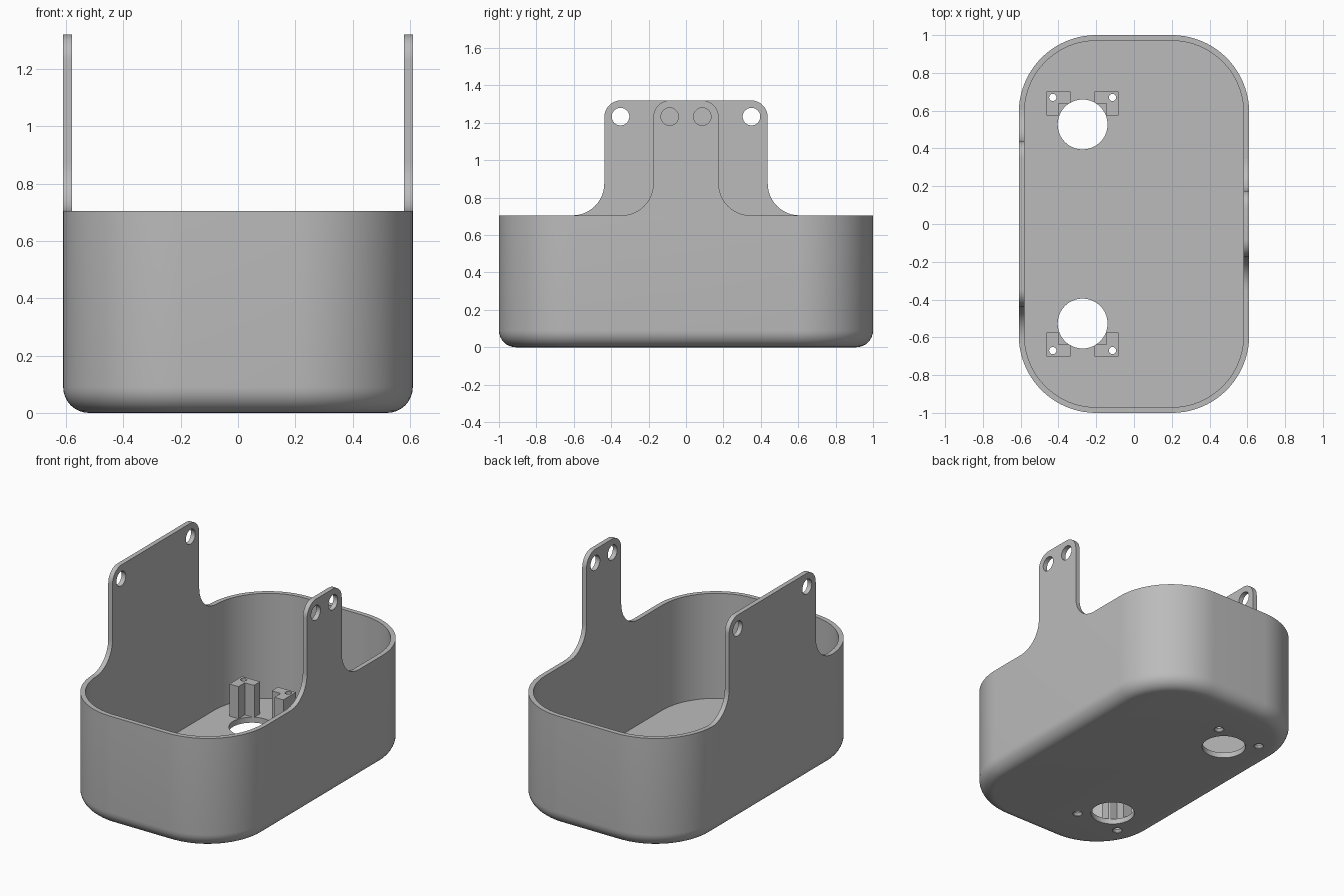
import bpy, bmesh, math

if "Cube" in bpy.data.objects:
    bpy.data.objects.remove(bpy.data.objects["Cube"])

HX, HY, R = 0.61, 1.0, 0.41          # plan half sizes and corner radius
WALL, FLOOR, RIM, TOP = 0.03, 0.035, 0.705, 1.32
FILLET = 0.09
HOLE_X, HOLE_Y, HOLE_R = -0.272, 0.527, 0.132

grey = bpy.data.materials.new("light grey plastic")
grey.use_nodes = True
colour = (0.5, 0.5, 0.5, 1)
grey.diffuse_color = colour
grey.node_tree.nodes["Principled BSDF"].inputs["Base Color"].default_value = colour


def finish(bm, name):
    bmesh.ops.recalc_face_normals(bm, faces=bm.faces)
    mesh = bpy.data.meshes.new(name)
    bm.to_mesh(mesh)
    bm.free()
    mesh.materials.append(grey)
    obj = bpy.data.objects.new(name, mesh)
    bpy.context.collection.objects.link(obj)
    return obj


def loft(rings, name):
    """Skin a stack of equal-length rings and cap both ends."""
    bm = bmesh.new()
    loops = [[bm.verts.new(p) for p in ring] for ring in rings]
    n = len(loops[0])
    for a, b in zip(loops, loops[1:]):
        for i in range(n):
            j = (i + 1) % n
            bm.faces.new((a[i], a[j], b[j], b[i]))
    bm.faces.new(loops[0])
    bm.faces.new(loops[-1])
    return finish(bm, name)


def arc(cx, cy, r, start, end, steps):
    return [(cx + r * math.cos(math.radians(start + (end - start) * i / steps)),
             cy + r * math.sin(math.radians(start + (end - start) * i / steps)))
            for i in range(steps + 1)]


def plan_ring(inset, z):
    pts = []
    for k, (sx, sy) in enumerate([(1, 1), (-1, 1), (-1, -1), (1, -1)]):
        pts += arc(sx * (HX - R), sy * (HY - R), R - inset, 90 * k, 90 * k + 90, 20)
    return [(x, y, z) for x, y in pts]


def turned(x, y, profile, name, steps=48):
    """Round cutter from (radius, z) pairs."""
    return loft([[(px, py, z) for px, py in arc(x, y, r, 0, 360, steps)[:-1]]
                 for r, z in profile], name)


def cut(obj, cutters):
    for c in cutters:
        c.hide_render = True
        mod = obj.modifiers.new("cut", "BOOLEAN")
        mod.operation, mod.solver, mod.object = "DIFFERENCE", "EXACT", c
    deps = bpy.context.evaluated_depsgraph_get()
    mesh = bpy.data.meshes.new_from_object(obj.evaluated_get(deps))
    obj.modifiers.clear()
    obj.data = mesh


def smooth(obj):
    bpy.ops.object.select_all(action="DESELECT")
    obj.select_set(True)
    bpy.context.view_layer.objects.active = obj
    bpy.ops.object.shade_smooth_by_angle(angle=math.radians(30))


# Tub: rounded bottom edge, straight wall, inner wall down to the floor
rings = []
for i in range(9):
    t = math.radians(90 * i / 8)
    rings.append(plan_ring(FILLET * (1 - math.sin(t)), FILLET * (1 - math.cos(t))))
rings += [plan_ring(0, RIM), plan_ring(WALL, RIM), plan_ring(WALL, FLOOR)]
tub = loft(rings, "tub")
parts = [tub]

# Cutters: large floor holes and countersunk screw holes
cutters, posts = [], []
for sy in (1, -1):
    cutters.append(turned(HOLE_X, sy * HOLE_Y, [(HOLE_R, -0.1), (HOLE_R, 0.5)], "floor_hole_cutter", 64))
    for sx in (1, -1):
        cutters.append(turned(HOLE_X + sx * 0.158, sy * (HOLE_Y + 0.143),
                              [(0.03, -0.01), (0.03, 0.004), (0.019, 0.018), (0.019, 0.5)],
                              "screw_hole_cutter", 24))
        # L-shaped screw post beside the floor hole
        near, mid, far = 0.063, 0.127, 0.19
        outline = [(far, 0.047), (far, 0.174), (near, 0.174), (near, 0.111), (mid, 0.111), (mid, 0.047)]
        posts.append(loft([[(HOLE_X + sx * x, sy * (HOLE_Y + y), z) for x, y in outline]
                           for z in (FLOOR, 0.24)],
                          ("back" if sy > 0 else "front") + ("_left" if sx > 0 else "_right") + "_screw_post"))
for part in [tub] + posts:
    cut(part, cutters)
parts += posts


# Hanging tabs: rounded top, flared foot, two holes each
def tab(name, side, half, hole_y):
    flare, corner = 0.17, 0.09
    right = arc(half + flare, RIM + flare, flare, 270, 180, 12)
    right += arc(half - corner, TOP - corner, corner, 0, 90, 10)
    outline = right + [(-y, z) for y, z in reversed(right)]
    obj = loft([[(x, y, z) for y, z in outline] for x in (side * (HX - WALL), side * HX)], name)
    holes = [loft([[(x, y, z) for y, z in arc(s * hole_y, 1.233, 0.047, 0, 360, 40)[:-1]]
                   for x in (side * 0.5, side * 0.7)], "tab_hole_cutter") for s in (1, -1)]
    cut(obj, holes)
    cutters.extend(holes)
    return obj


parts.append(tab("wide_tab", -1, 0.437, 0.35))
parts.append(tab("narrow_tab", 1, 0.175, 0.087))

for c in cutters:
    bpy.data.objects.remove(c)
for part in parts:
    smooth(part)
